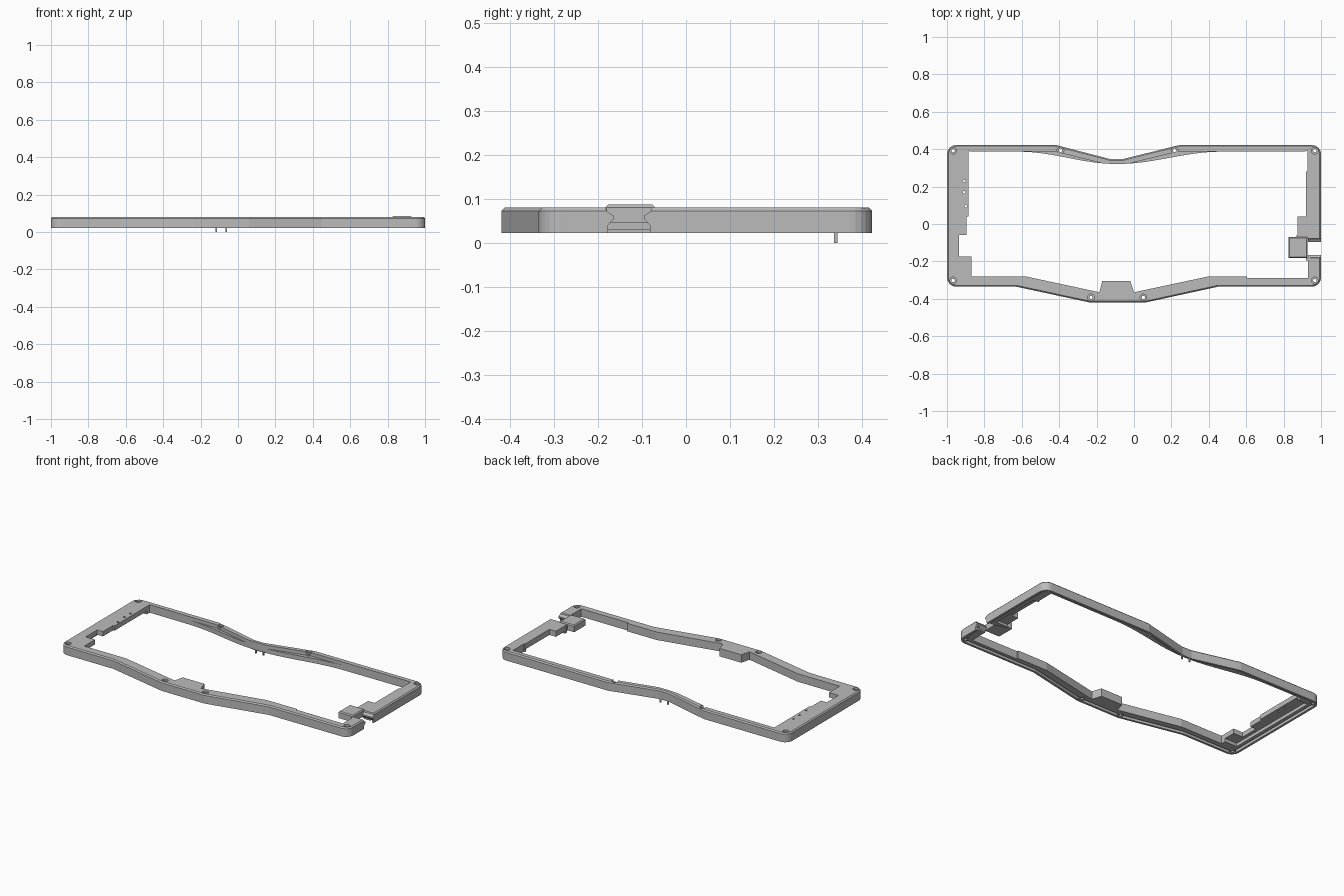
import bpy, bmesh, math
from mathutils import Vector

default = bpy.data.objects.get("Cube")
if default:
    bpy.data.objects.remove(default, do_unlink=True)

grey = bpy.data.materials.new("plain grey")
grey.use_nodes = True
colour = (0.5, 0.5, 0.5, 1)
grey.diffuse_color = colour
grey.node_tree.nodes["Principled BSDF"].inputs["Base Color"].default_value = colour


def loft(name, loops, ring=False):
    """Skin equal-length loops of points; cap the ends or close into a ring."""
    bm = bmesh.new()
    rows = [[bm.verts.new(p) for p in loop] for loop in loops]
    n = len(rows[0])
    pairs = list(zip(rows, rows[1:]))
    if ring:
        pairs.append((rows[-1], rows[0]))
    else:
        bm.faces.new(rows[0])
        bm.faces.new(rows[-1])
    for a, b in pairs:
        for i in range(n):
            j = (i + 1) % n
            bm.faces.new((a[i], a[j], b[j], b[i]))
    bmesh.ops.recalc_face_normals(bm, faces=bm.faces)
    mesh = bpy.data.meshes.new(name)
    bm.to_mesh(mesh)
    bm.free()
    mesh.materials.append(grey)
    obj = bpy.data.objects.new(name, mesh)
    bpy.context.collection.objects.link(obj)
    return obj


def at(points, z):
    return [(p[0], p[1], z) for p in points]


def prism(name, points, z0, z1):
    return loft(name, [at(points, z0), at(points, z1)])


def box(name, x0, x1, y0, y1, z0, z1):
    return prism(name, [(x0, y0), (x1, y0), (x1, y1), (x0, y1)], z0, z1)


def disc(x, y, r, n=24):
    return [(x + r * math.cos(math.tau * i / n), y + r * math.sin(math.tau * i / n))
            for i in range(n)]


def inset(points, d):
    """Mitred inward offset of a counter-clockwise outline."""
    result = []
    for i, p in enumerate(points):
        p = Vector(p)
        a = (p - Vector(points[i - 1])).normalized()
        b = (Vector(points[(i + 1) % len(points)]) - p).normalized()
        na, nb = Vector((-a.y, a.x)), Vector((-b.y, b.x))
        result.append(p + (na + nb) * (d / (1 + na.dot(nb))))
    return result


def combine(target, tool, operation="DIFFERENCE"):
    mod = target.modifiers.new("combine", "BOOLEAN")
    mod.operation, mod.object, mod.solver = operation, tool, "EXACT"
    bpy.context.view_layer.objects.active = target
    bpy.ops.object.modifier_apply(modifier=mod.name)
    bpy.data.objects.remove(tool, do_unlink=True)


# Outer outline with four rounded corners
R = 0.05
LOW, HIGH, BOTTOM, TOP = -0.335, 0.423, 0.022, 0.08


def corner(x, y, start):
    return [(x + R * math.cos(math.radians(start + a)), y + R * math.sin(math.radians(start + a)))
            for a in range(0, 91, 15)]


outline = (corner(R - 1, LOW + R, 180)
           + [(-0.63, LOW), (-0.235, -0.42), (0.06, -0.42), (0.45, LOW)]
           + corner(1 - R, LOW + R, 270) + corner(1 - R, HIGH - R, 0)
           + [(0.245, HIGH), (-0.06, 0.347), (-0.126, 0.347), (-0.42, HIGH)]
           + corner(R - 1, HIGH - R, 90))

# Frame body with chamfered upper edge
frame = loft("frame", [at(outline, BOTTOM), at(outline, 0.073), at(inset(outline, 0.007), TOP)])

# Underside: stepped lip and a groove inside the outer wall
combine(frame, prism("lip_cut", inset(outline, 0.014), -1, 0.03))
combine(frame, loft("groove_cut", [at(inset(outline, d), z) for d, z in
                                   ((0.014, 0), (0.014, 0.048), (0.024, 0.048), (0.024, 0))],
                    ring=True))
combine(frame, box("left_recess", -0.955, -0.8, -0.25, 0.36, -1, 0.05))
combine(frame, box("right_recess", 0.8, 0.955, -0.05, 0.27, -1, 0.045))

# Central opening: curved back ledge, stepped sides, tab on the front rail
sweep = []
for i in range(25):
    t = 1 - i / 12
    x = -0.09 + t * (0.56 if t > 0 else 0.53)
    sweep.append((x, 0.387 - 0.033 * (1 + math.cos(math.pi * t))))
opening = [(-0.87, -0.28), (-0.58, -0.28), (-0.185, -0.365), (-0.17, -0.305), (-0.02, -0.305),
           (0, -0.365), (0.4, -0.28), (0.605, -0.28), (0.605, -0.29), (0.93, -0.29),
           (0.93, -0.07), (0.875, -0.07), (0.875, 0.04), (0.92, 0.04), (0.92, 0.28),
           (0.927, 0.28), (0.927, 0.389)] + sweep + [
           (-0.885, 0.389), (-0.885, 0.04), (-0.895, 0.04), (-0.895, -0.06),
           (-0.935, -0.06), (-0.935, -0.175), (-0.87, -0.175)]
combine(frame, prism("opening_cut", opening, -1, 1))

# Narrower rim above the back ledge
rim = [(-0.63, 0.3), (0.48, 0.3), (0.48, 0.387), (0.235, 0.387), (-0.06, 0.315),
       (-0.13, 0.315), (-0.425, 0.387), (-0.63, 0.387)]
combine(frame, prism("rim_cut", rim, 0.058, 1))

# Waisted notch through the right wall
half = [(0.048, 0), (0.048, 0.04), (0.035, 0.054), (0.035, 0.062), (0.05, 0.072), (0.056, 0.09)]
waist = [(-0.13 + w, z) for w, z in half] + [(-0.13 - w, z) for w, z in reversed(half)]
combine(frame, loft("notch_cut", [[(x, y, z) for y, z in waist] for x in (0.9, 1.1)]))

# Screw posts with countersunk holes
screws = [(sx * 0.967, y) for sx in (-1, 1) for y in (-0.302, 0.392)]
screws += [(-0.393, 0.394), (0.217, 0.394), (-0.23, -0.393), (0.05, -0.393)]
for x, y in screws:
    combine(frame, prism("post", disc(x, y, 0.019), 0.026, 0.06), "UNION")
for x, y in screws:
    combine(frame, prism("hole_cut", disc(x, y, 0.009), -1, 1))
    combine(frame, prism("head_cut", disc(x, y, 0.018), 0.068, 1))

# Pin holes in the left plate
for x, y in ((-0.907, 0.23), (-0.907, 0.17), (-0.9, 0.095)):
    combine(frame, prism("pin_cut", disc(x, y, 0.007, 12), -1, 1))

# Raised connector cover beside the notch
cover = [(0.825, -0.183), (0.928, -0.183), (0.928, -0.07), (0.825, -0.07)]
loft("connector_cover", [at(cover, 0.045), at(cover, 0.081), at(inset(cover, 0.006), 0.087)])
box("cover_bridge", 0.87, 0.94, -0.075, -0.06, 0.045, 0.078)
box("cover_wall_bridge", 0.92, 0.94, -0.195, -0.18, 0.045, 0.078)

# Two small prongs under the back rail
for side, x in (("left", -0.063), ("right", -0.115)):
    box(side + "_prong", x - 0.004, x + 0.004, 0.337, 0.345, 0, 0.03)
